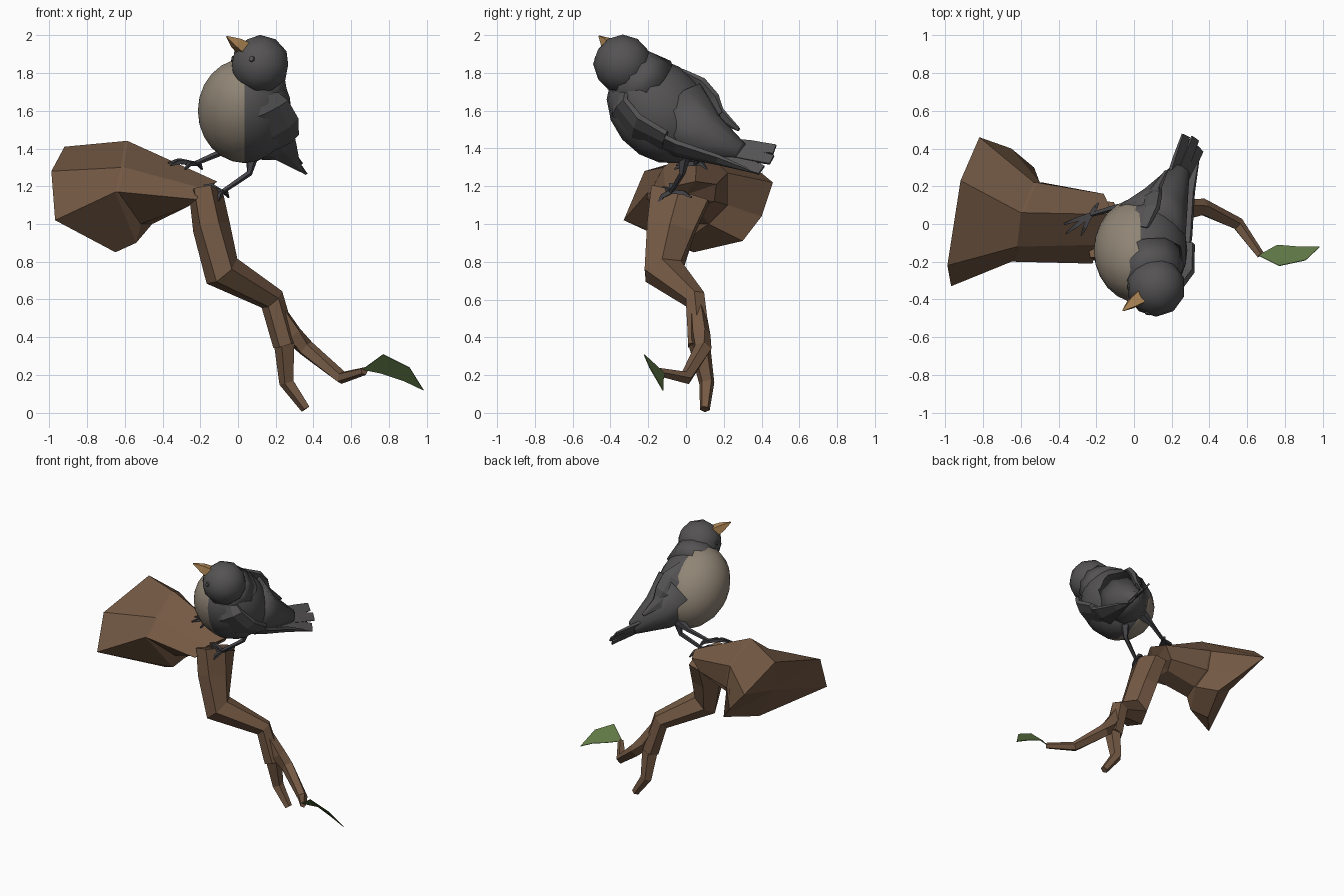
import bpy, bmesh, math
from mathutils import Vector as V

if "Cube" in bpy.data.objects:
    bpy.data.objects.remove(bpy.data.objects["Cube"])


def mat(name, rgb):
    m = bpy.data.materials.new(name)
    m.diffuse_color = (*rgb, 1)
    m.use_nodes = True
    m.node_tree.nodes["Principled BSDF"].inputs["Base Color"].default_value = m.diffuse_color
    return m


BARK = mat("bark brown", (0.175, 0.10, 0.058))
GREY = mat("feather grey", (0.09, 0.086, 0.086))
BELLY = mat("belly beige", (0.28, 0.235, 0.18))
HORN = mat("beak tan", (0.45, 0.25, 0.095))
LEAF = mat("leaf green", (0.125, 0.205, 0.065))
LEG = mat("leg slate", (0.06, 0.06, 0.068))


def finish(bm, name, material, smooth=False):
    bmesh.ops.recalc_face_normals(bm, faces=bm.faces)
    for f in bm.faces:
        f.smooth = smooth
    me = bpy.data.meshes.new(name)
    bm.to_mesh(me)
    bm.free()
    ob = bpy.data.objects.new(name, me)
    bpy.context.collection.objects.link(ob)
    me.materials.append(material)
    return ob


def loft(rings, name, material, smooth=False, poke=False):
    bm = bmesh.new()
    vs = [[bm.verts.new(p) for p in r] for r in rings]
    n = len(vs[0])
    for a, b in zip(vs, vs[1:]):
        for i in range(n):
            j = (i + 1) % n
            bm.faces.new((a[i], a[j], b[j], b[i]))
    caps = [bm.faces.new(vs[0]), bm.faces.new(vs[-1])]
    if poke:
        bmesh.ops.poke(bm, faces=caps)
    return finish(bm, name, material, smooth)


def tube(path, name, material, sides=5, ref=(0, 0, 1), smooth=False):
    """path points are x, y, z, half width and optional half thickness;
    ref is the thickness direction, fixed or a function of position"""
    pts = [V(p[:3]) for p in path]
    rings = []
    for k, p in enumerate(path):
        t = (pts[min(k + 1, len(pts) - 1)] - pts[max(k - 1, 0)]).normalized()
        r = ref(pts[k]) if callable(ref) else V(ref)
        u = t.cross(r).normalized()
        v = u.cross(t)
        rings.append([pts[k] + u * p[3] * math.cos(a) + v * p[-1] * math.sin(a)
                      for a in (math.tau * (i + 0.5) / sides for i in range(sides))])
    return loft(rings, name, material, smooth)


# Thick broken log: torn end, stub, middle and bend
middle = [(-.62, -.12, 1.30), (-.65, -.20, 1.17), (-.54, -.02, .90), (-.47, .12, 1.00),
          (-.50, .22, 1.10), (-.53, .22, 1.27), (-.60, .06, 1.44)]
inner = [(x + .015, y, z) for x, y, z in middle]
inner[2] = (-.515, -.03, 1.00)
loft([
    [(-.99, -.22, 1.28), (-.97, -.33, 1.02), (-.65, .04, .85), (-.53, .30, .91),
     (-.65, .40, 1.04), (-.82, .46, 1.22), (-.92, .23, 1.41)],
    middle, inner,
    [(-.19, -.11, 1.19), (-.22, -.21, 1.13), (-.27, -.10, 1.09), (-.27, .05, 1.09),
     (-.22, .15, 1.12), (-.16, .16, 1.21), (-.11, .05, 1.225)],
], "log", BARK, poke=True)

# Crooked limb, hanging twig and leaf twig
tube([(-.17, -.03, 1.16, .18, .09), (-.14, -.08, .98, .145, .10),
      (-.085, -.12, .75, .115, .105), (.18, .05, .60, .06, .07),
      (.25, .07, .36, .068, .065)], "limb", BARK, 6, (1, 0, 0.5))
tube([(.25, .07, .37, .06), (.26, .11, .16, .042), (.36, .10, .02, .027)],
     "hanging_twig", BARK, 5, (0, 1, 0))
tube([(.205, .06, .55, .045), (.29, .075, .415, .055), (.36, .09, .34, .047),
      (.55, .0, .185, .036), (.67, -.165, .22, .022)], "leaf_twig", BARK, 5)

# Leaf blade
bm = bmesh.new()
bm.faces.new([bm.verts.new(p) for p in (
    (.66, -.165, .23), (.76, -.11, .21), (.88, -.12, .17), (.985, -.12, .12),
    (.91, -.19, .24), (.77, -.22, .31))])
leaf = finish(bm, "leaf", LEAF)
leaf.modifiers.new("thickness", 'SOLIDIFY').thickness = 0.005

# Body: leaning sphere with poles along x, left half is the belly
bm = bmesh.new()
bmesh.ops.create_uvsphere(bm, u_segments=16, v_segments=12, radius=1)
for v in bm.verts:
    x, y, z = v.co
    v.co = (.035 + .248 * z, -.14 + .28 * y, 1.60 + .275 * x - .06 * y)
for f in bm.faces:
    f.material_index = int(f.calc_center_median().x < .035)
body = finish(bm, "body", GREY, True)
body.data.materials.append(BELLY)

# Rump tapering toward the tail
tube([(.08, -.03, 1.57, .21), (.16, .11, 1.46, .135), (.25, .29, 1.385, .05)],
     "rump", GREY, 10, smooth=True)

# Tail feathers in a fan
for i, tip in enumerate([(.275, .47, 1.395), (.325, .455, 1.34), (.35, .40, 1.285)]):
    tip = V(tip)
    root = V((.17 + .02 * i, .14, 1.43 - .025 * i))
    mid = root.lerp(tip, .6)
    tube([(*root, .05, .014), (*mid, .052, .014), (*tip, .042, .008)],
         f"tail_feather_{i + 1}", GREY, 4, (.75, -.2, .65))

# Head and nape
HEAD = V((.117, -.335, 1.846))
bm = bmesh.new()
bmesh.ops.create_icosphere(bm, subdivisions=2, radius=.157)
bmesh.ops.translate(bm, verts=bm.verts, vec=HEAD)
finish(bm, "head", GREY, True)
tube([(.11, -.31, 1.82, .14), (.08, -.20, 1.72, .19)], "neck", GREY, 10, smooth=True)

# Beak
tube([(.04, -.385, 1.925, .05), (-.01, -.42, 1.96, .036), (-.06, -.46, 1.995, .004)],
     "beak", HORN, 4)

# Eyes, mirrored about the facing direction
for side, d in (("left", (-.045, -.139, .03)), ("right", (-.146, .002, .03))):
    d = V(d).normalized()
    a, b = HEAD + d * .14, HEAD + d * .155
    tube([(*a, .02), (*b, .014)], f"{side}_eye", GREY, 6)


# Folded wings lie flat against the line from neck to tail
def outward(p):
    a, b = V((.06, -.25, 1.75)), V((.27, .40, 1.37))
    t = (p - a).dot(b - a) / (b - a).length_squared
    return (p - a.lerp(b, t)).normalized()


tube([(.13, -.35, 1.72, .06, .02), (.165, -.35, 1.61, .12, .035),
      (.21, -.26, 1.51, .13, .04), (.235, -.11, 1.44, .10, .035)],
     "left_wing_shoulder", GREY, 8, outward)
tube([(.19, -.23, 1.48, .12, .025), (.235, -.05, 1.40, .09, .025),
      (.285, .17, 1.34, .045, .02), (.335, .33, 1.285, .012, .008)],
     "left_wing_feathers", GREY, 6, outward)
tube([(.03, -.03, 1.80, .05, .02), (.045, .06, 1.715, .11, .035),
      (.075, .125, 1.63, .10, .035), (.11, .165, 1.56, .06, .02)],
     "right_wing_shoulder", GREY, 8, outward)
tube([(.06, .10, 1.66, .08, .02), (.11, .18, 1.575, .05, .02),
      (.17, .28, 1.50, .012, .008)], "right_wing_feathers", GREY, 6, outward)

# Legs and toes
LEGS = {
    "right": ([(0, .09, 1.43, .04), (-.09, .09, 1.38, .018), (-.23, .05, 1.32, .013)],
              [(-.37, .0, 1.325), (-.36, -.05, 1.31), (-.28, -.06, 1.29), (-.19, .11, 1.29)]),
    "left": ([(.075, -.01, 1.36, .035), (.06, -.02, 1.27, .017), (-.085, -.08, 1.17, .013)],
             [(-.18, -.08, 1.205), (-.175, -.14, 1.175), (-.11, -.15, 1.11), (-.05, .03, 1.14)]),
}
for side, (path, toes) in LEGS.items():
    tube(path, f"{side}_leg", LEG, 5)
    ankle = V(path[-1][:3])
    for i, tip in enumerate(toes):
        mid = ankle.lerp(V(tip), .6) + V((0, 0, .015))
        tube([(*ankle, .016), (*mid, .015), (*tip, .005)], f"{side}_toe_{i + 1}", LEG, 4)
